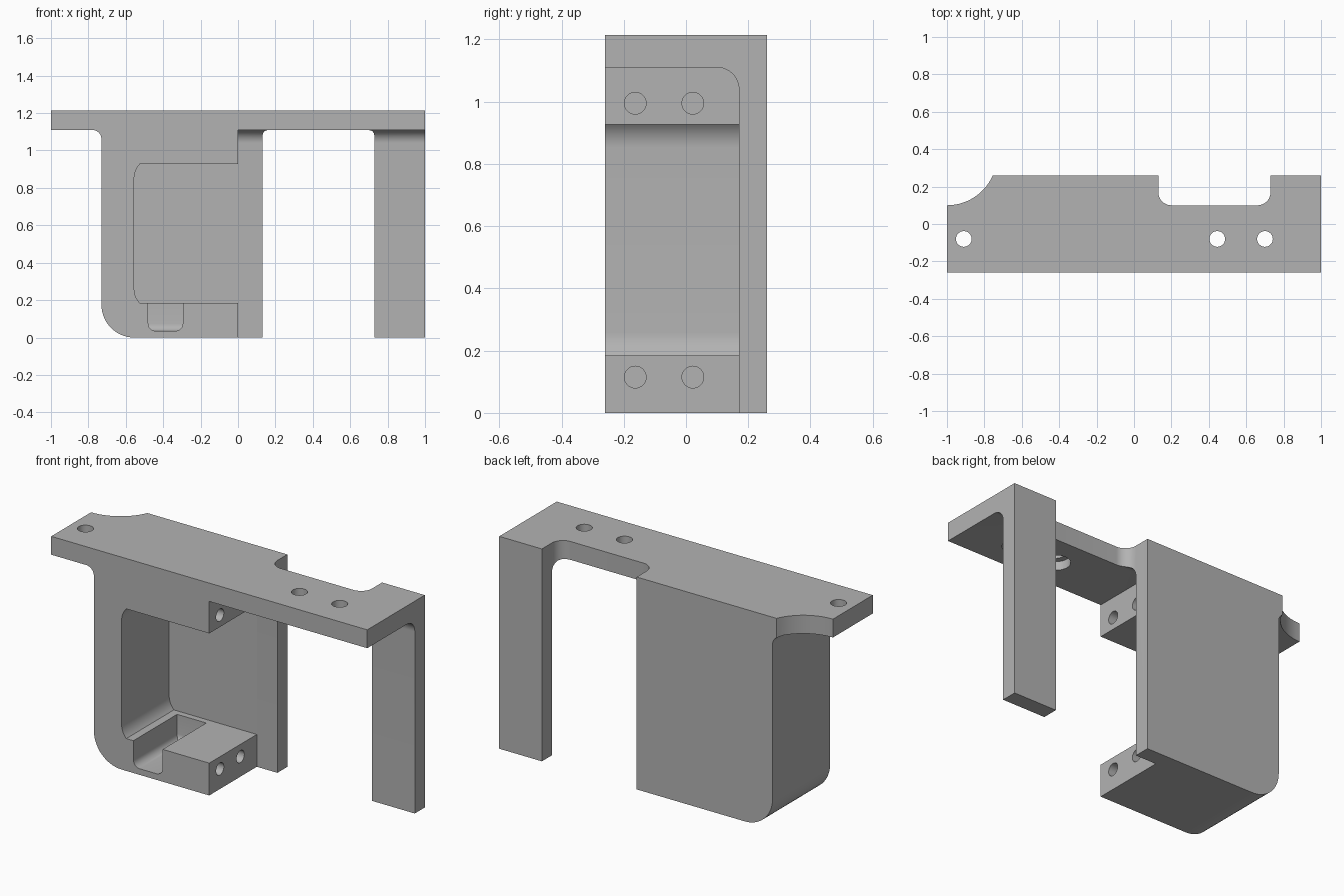
import bpy, bmesh
from math import cos, sin, radians
from mathutils import Vector

cube = bpy.data.objects.get("Cube")
if cube:
    bpy.data.objects.remove(cube, do_unlink=True)

W, H = 0.26, 1.215          # half depth, full height
PLATE, WALL = 1.11, 0.17    # underside of plate, front of back wall

grey = bpy.data.materials.new("plain grey")
grey.use_nodes = True
grey.diffuse_color = (0.45, 0.45, 0.45, 1)
grey.node_tree.nodes["Principled BSDF"].inputs["Base Color"].default_value = (0.45, 0.45, 0.45, 1)


def arc(cx, cy, r, start, end, n=14):
    angles = [radians(start + (end - start) * i / n) for i in range(n + 1)]
    return [(cx + r * cos(a), cy + r * sin(a)) for a in angles]


def prism(name, outline, axis, lo, hi):
    """Extrude a 2D outline along x, y or z."""
    place = {"x": lambda p, d: (d, p[0], p[1]),
             "y": lambda p, d: (p[0], d, p[1]),
             "z": lambda p, d: (p[0], p[1], d)}[axis]
    bm = bmesh.new()
    face = bm.faces.new([bm.verts.new(place(p, lo)) for p in outline])
    ext = bmesh.ops.extrude_face_region(bm, geom=[face])
    shift = Vector(place((0, 0), hi - lo))
    bmesh.ops.translate(bm, vec=shift, verts=[v for v in ext["geom"] if isinstance(v, bmesh.types.BMVert)])
    bmesh.ops.recalc_face_normals(bm, faces=bm.faces)
    mesh = bpy.data.meshes.new(name)
    bm.to_mesh(mesh)
    bm.free()
    mesh.materials.append(grey)
    obj = bpy.data.objects.new(name, mesh)
    bpy.context.collection.objects.link(obj)
    return obj


def disc(name, cx, cy, r, axis, lo, hi):
    return prism(name, arc(cx, cy, r, 0, 360, 32)[:-1], axis, lo, hi)


def combine(target, tool, operation):
    mod = target.modifiers.new(operation, "BOOLEAN")
    mod.operation, mod.solver, mod.object = operation, "EXACT", tool
    bpy.context.view_layer.objects.active = target
    bpy.ops.object.modifier_apply(modifier=mod.name)
    bpy.data.objects.remove(tool, do_unlink=True)


# Housing block with left half of the plate, oversize where the plan trims it
housing = [(0, -0.1), (-0.555, -0.1)] + arc(-0.555, 0.175, 0.175, 270, 180)
housing += arc(-0.78, PLATE - 0.05, 0.05, 0, 90) + [(-1.1, PLATE), (-1.1, H + 0.1), (0, H + 0.1)]
bracket = prism("bracket", housing, "y", -W - 0.1, W + 0.1)

# Right half of the plate with the hanging back wall and leg, filleted underneath
hanger = [(W + 0.1, H + 0.1), (-W - 0.1, H + 0.1), (-W - 0.1, PLATE)]
hanger += arc(0.10, PLATE - 0.07, 0.07, 90, 0) + [(WALL, -0.1), (W + 0.1, -0.1)]
combine(bracket, prism("hanger", hanger, "x", -0.02, 1.1), "UNION")

# Plan outline: scooped corner and the notch between back wall and leg
plan = [(-1, -W), (1, -W), (1, W), (0.73, W)]
plan += arc(0.66, 0.17, 0.07, 0, -90) + arc(0.20, 0.17, 0.07, 270, 180)
plan += [(0.13, W)] + arc(-1, 0.368, 0.268, -23.8, -90)
combine(bracket, prism("plan", plan, "z", 0, H), "INTERSECT")

# Pocket open to the front and right
pocket = [(0.1, 0.185), (0.1, 0.927)]
pocket += arc(-0.446, 0.852, 0.109, 136.5, 180, 8) + arc(-0.446, 0.26, 0.109, 180, 223.5, 8)
combine(bracket, prism("pocket", pocket, "y", -W - 0.1, WALL), "DIFFERENCE")

# Round-bottomed slot in the pocket floor
slot_outline = [(-0.295, 0.25), (-0.48, 0.25), (-0.48, 0.035), (-0.295, 0.035)]
slot = prism("slot", slot_outline, "y", -W - 0.1, 0.135)
bm = bmesh.new()
bm.from_mesh(slot.data)
low = [e for e in bm.edges if all(v.co.z < 0.1 for v in e.verts)
       and any(v.co.y > 0 for v in e.verts)]
bmesh.ops.bevel(bm, geom=low, offset=0.04, segments=6, profile=0.5, affect="EDGES")
bm.to_mesh(slot.data)
bm.free()
combine(bracket, slot, "DIFFERENCE")

# Plate holes, counterbored from below
for x in (-0.91, 0.445, 0.70):
    combine(bracket, disc("hole", x, -0.08, 0.042, "z", 1, 1.3), "DIFFERENCE")
    combine(bracket, disc("counterbore", x, -0.08, 0.075, "z", 1, PLATE + 0.05), "DIFFERENCE")

# Screw holes in the right faces of the housing
for y in (-0.163, 0.022):
    for z in (0.115, 0.995):
        combine(bracket, disc("screw_hole", y, z, 0.035, "x", -0.2, 0.05), "DIFFERENCE")

bpy.ops.object.select_all(action="DESELECT")
bracket.select_set(True)
bpy.context.view_layer.objects.active = bracket
bpy.ops.object.shade_smooth_by_angle(angle=radians(30))
